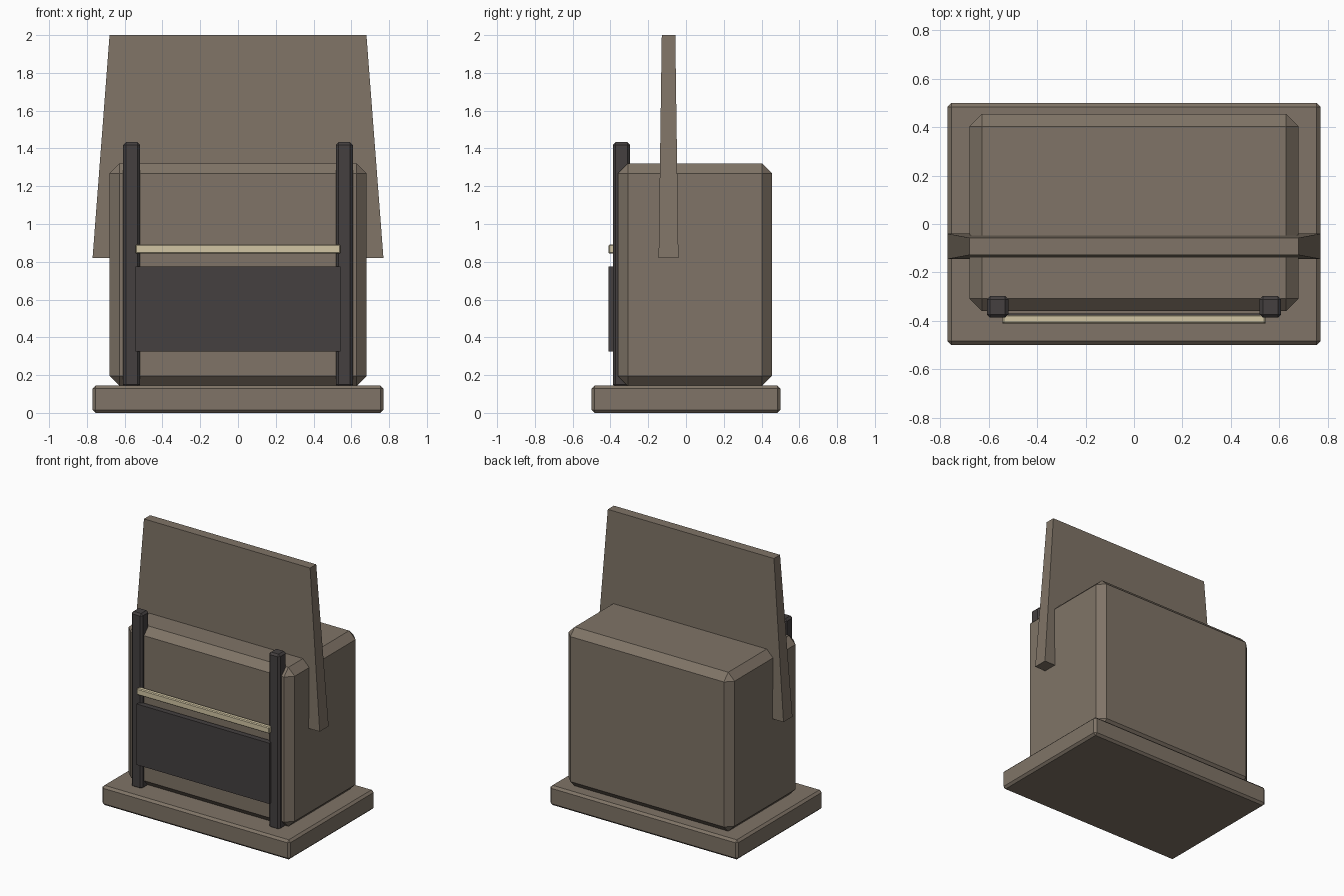
import bpy, bmesh
from mathutils import Vector

if "Cube" in bpy.data.objects:
    bpy.data.objects.remove(bpy.data.objects["Cube"])


def material(name, rgb):
    m = bpy.data.materials.new(name)
    m.diffuse_color = (*rgb, 1.0)
    m.use_nodes = True
    m.node_tree.nodes["Principled BSDF"].inputs["Base Color"].default_value = m.diffuse_color
    return m


STONE = material("warm_stone", (0.215, 0.175, 0.135))
DARK = material("dark_iron", (0.058, 0.051, 0.051))
CREAM = material("pale_cream", (0.64, 0.56, 0.37))


def box(name, x, y, z, mat, bevel=0.0, top=None):
    """Chamfered box between (min, max) ranges; top = x and y scale of upper face."""
    bm = bmesh.new()
    bmesh.ops.create_cube(bm, size=1.0)
    centre = Vector([(r[0] + r[1]) / 2 for r in (x, y, z)])
    size = Vector([r[1] - r[0] for r in (x, y, z)])
    for v in bm.verts:
        taper = top if top and v.co.z > 0 else (1, 1)
        v.co = Vector((v.co.x * size.x * taper[0], v.co.y * size.y * taper[1], v.co.z * size.z))
    if bevel:
        bmesh.ops.bevel(bm, geom=bm.edges[:], offset=bevel, segments=1,
                        affect='EDGES', profile=0.5)
    mesh = bpy.data.meshes.new(name)
    bm.to_mesh(mesh)
    bm.free()
    mesh.materials.append(mat)
    ob = bpy.data.objects.new(name, mesh)
    ob.location = centre
    bpy.context.collection.objects.link(ob)
    return ob


# Plinth and main block
box("base_slab", (-0.77, 0.77), (-0.5, 0.5), (0, 0.145), STONE, 0.016)
box("body_block", (-0.68, 0.68), (-0.36, 0.455), (0.143, 1.32), STONE, 0.052)

# Tall tapered slab rising through the block
box("tapered_slab", (-0.77, 0.77), (-0.145, -0.04), (0.82, 2.0), STONE,
    top=(0.68 / 0.77, 0.68))

# Front posts
for side, cx in (("left", -0.563), ("right", 0.563)):
    box(f"{side}_post", (cx - 0.045, cx + 0.045), (-0.387, -0.297), (0.135, 1.433), DARK, 0.014)

# Front panel and pale rail between the posts
box("front_panel", (-0.543, 0.543), (-0.41, -0.37), (0.325, 0.775), DARK)
box("pale_rail", (-0.543, 0.543), (-0.411, -0.375), (0.843, 0.891), CREAM, 0.006)
